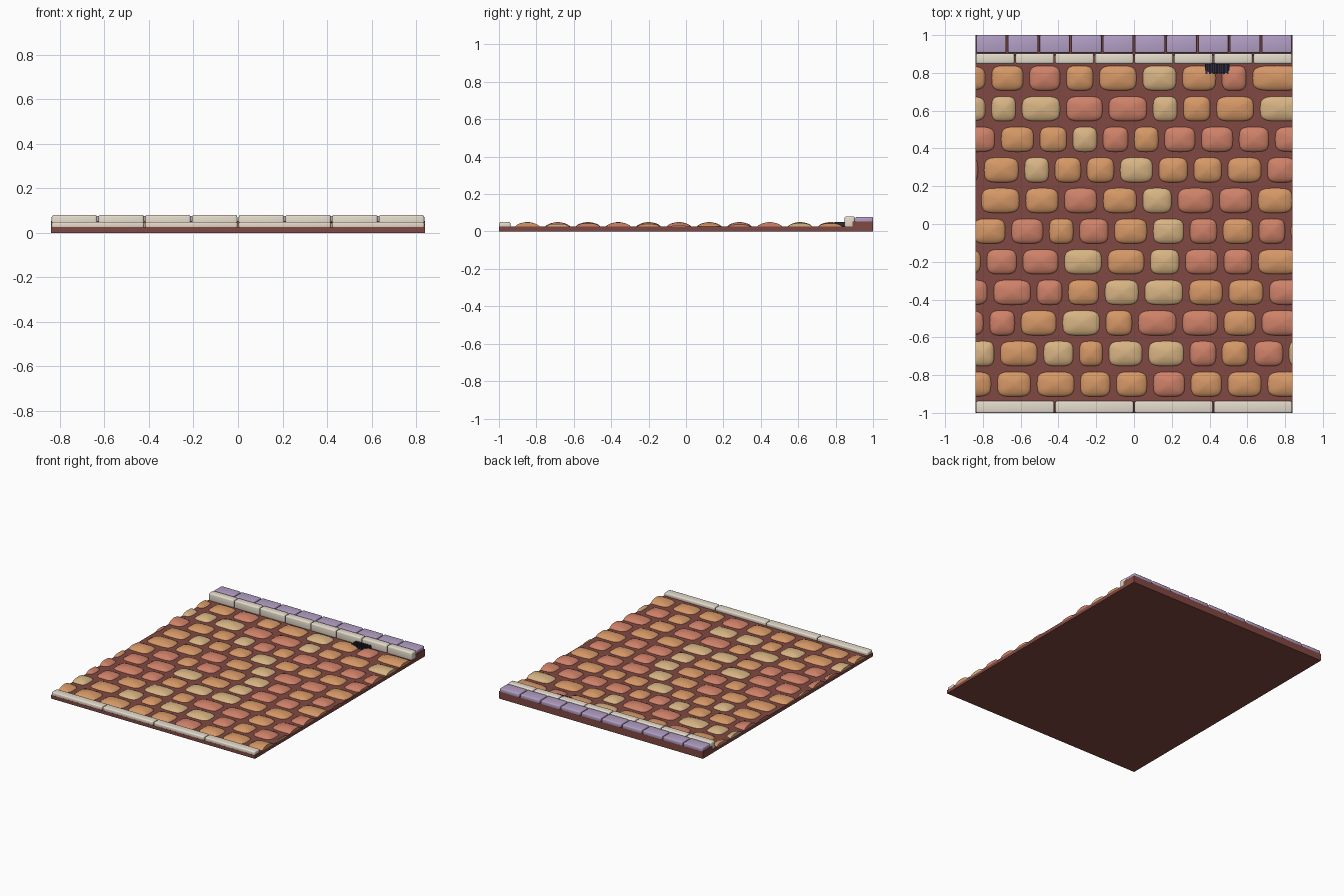
import bpy, bmesh, math
from mathutils import Vector

if "Cube" in bpy.data.objects:
    bpy.data.objects.remove(bpy.data.objects["Cube"])

W = 0.84          # half width of the tile
PERIOD = 2 * W    # cobble rows wrap around so the tile repeats


def material(name, r, g, b):
    m = bpy.data.materials.new(name)
    m.diffuse_color = [(c / 255) ** 2.2 for c in (r, g, b)] + [1]
    m.use_nodes = True
    m.node_tree.nodes["Principled BSDF"].inputs["Base Color"].default_value = m.diffuse_color
    return m


MORTAR = material("mortar", 128, 74, 68)
CREAM = material("cream_stone", 228, 218, 202)
LAVENDER = material("lavender_paver", 178, 158, 196)
IRON = material("iron", 48, 46, 62)
STONE = {"o": ("orange_cobbles", material("orange_stone", 212, 150, 102)),
         "r": ("red_cobbles", material("red_stone", 205, 128, 104)),
         "y": ("sand_cobbles", material("sand_stone", 214, 178, 130))}


def finish(bm, name, mat, angle=40):
    bmesh.ops.recalc_face_normals(bm, faces=bm.faces)
    me = bpy.data.meshes.new(name)
    bm.to_mesh(me)
    bm.free()
    ob = bpy.data.objects.new(name, me)
    bpy.context.collection.objects.link(ob)
    me.materials.append(mat)
    bpy.ops.object.select_all(action='DESELECT')
    ob.select_set(True)
    bpy.context.view_layer.objects.active = ob
    bpy.ops.object.shade_smooth_by_angle(angle=math.radians(angle))
    return ob


def add_box(bm, x0, x1, y0, y1, z0, z1):
    vs = bmesh.ops.create_cube(bm, size=1)["verts"]
    for v in vs:
        v.co = Vector(((x0 + x1) / 2 + v.co.x * (x1 - x0),
                       (y0 + y1) / 2 + v.co.y * (y1 - y0),
                       (z0 + z1) / 2 + v.co.z * (z1 - z0)))


def block_row(name, mat, count, y0, y1, z0, z1, bevel, gap=0.006):
    """A row of equal rounded blocks spanning the tile width."""
    bm = bmesh.new()
    step = PERIOD / count
    for i in range(count):
        x = -W + i * step
        add_box(bm, x + gap / 2, x + step - gap / 2, y0, y1, z0, z1)
    bmesh.ops.bevel(bm, geom=bm.edges[:], offset=bevel, segments=3,
                    profile=0.5, affect='EDGES', clamp_overlap=True)
    finish(bm, name, mat, 60)


def add_cobble(bm, cx, cy, a, b):
    """Domed stone with a superellipse outline."""
    n, rings = 28, []
    for s, z in ((1.0, 0.020), (0.96, 0.0275), (0.85, 0.0345), (0.65, 0.0415),
                 (0.4, 0.0465), (0.18, 0.0495)):
        ring = []
        for k in range(n):
            t = 2 * math.pi * k / n
            c, d = math.cos(t), math.sin(t)
            ring.append(bm.verts.new((cx + a * s * math.copysign(abs(c) ** 0.55, c),
                                      cy + b * s * math.copysign(abs(d) ** 0.55, d), z)))
        rings.append(ring)
    for lo, hi in zip(rings, rings[1:]):
        for k in range(n):
            j = (k + 1) % n
            bm.faces.new((lo[k], lo[j], hi[j], hi[k]))
    top = bm.verts.new((cx, cy, 0.05))
    for k in range(n):
        bm.faces.new((rings[-1][k], rings[-1][(k + 1) % n], top))
    bm.faces.new(rings[0][::-1])


# Road bed and raised pavement bed
bm = bmesh.new()
add_box(bm, -W, W, -1, 1, 0, 0.026)
finish(bm, "road_bed", MORTAR)
bm = bmesh.new()
add_box(bm, -W, W, 0.89, 1, 0.02, 0.053)
finish(bm, "pavement_bed", MORTAR)

# Cobble rows, back to front: joint positions, and the colour of the stone after each joint
ROWS = [
    ("oroooyoro"[1:] and "oroyoroo", (-.77, -.57, -.375, -.20, .03, .24, .45, .61)),
    ("yyrryooy", (-.77, -.61, -.375, -.15, .085, .245, .42, .65)),
    ("ooyrorrrr", (-.72, -.515, -.34, -.18, -.015, .145, .34, .54, .73)),
    ("oyooyooor", (-.81, -.595, -.435, -.265, -.09, .115, .30, .48, .69)),
    ("ooroyrro", (-.825, -.59, -.385, -.18, .03, .215, .435, .64)),
    ("roroyroro", (-.665, -.465, -.305, -.12, .085, .28, .455, .645, .815)),
    ("rryoyrro", (-.795, -.605, -.385, -.155, .07, .255, .46, .64)),
    ("rroyyoor", (-.76, -.53, -.365, -.17, .04, .275, .485, .70)),
    ("royorror", (-.78, -.615, -.395, -.165, .005, .24, .46, .66)),
    ("oyoyyrory", (-.725, -.495, -.305, -.15, .06, .28, .45, .62, .805)),
    ("oooorooo", (-.74, -.53, -.30, -.11, .085, .285, .48, .69)),
]
ROWS[0] = ("orooyoro", ROWS[0][1])
meshes = {key: bmesh.new() for key in STONE}
for row, (colours, joints) in enumerate(ROWS):
    y = 0.772 - row * 0.162
    ends = joints[1:] + (joints[0] + PERIOD,)
    for key, x0, x1 in zip(colours, joints, ends):
        for shift in (0, -PERIOD):
            cx = (x0 + x1) / 2 + shift
            a = (x1 - x0) / 2 - 0.014
            if cx + a > -W + 0.003 and cx - a < W - 0.003:
                add_cobble(meshes[key], cx, y, a, 0.068)

# Trim the stones flush with the tile sides
for key, bm in meshes.items():
    for side in (-1, 1):
        bmesh.ops.bisect_plane(bm, geom=bm.verts[:] + bm.edges[:] + bm.faces[:],
                               plane_co=(side * W, 0, 0), plane_no=(side, 0, 0), clear_outer=True)
        bmesh.ops.holes_fill(bm, edges=[e for e in bm.edges if e.is_boundary], sides=0)
    finish(bm, STONE[key][0], STONE[key][1])

# Edging, kerb and pavement blocks
block_row("front_edging", CREAM, 4, -1, -0.938, 0.02, 0.05, 0.008)
block_row("kerb", CREAM, 8, 0.848, 0.903, 0.02, 0.081, 0.010)
block_row("pavement_pavers", LAVENDER, 10, 0.906, 1, 0.045, 0.077, 0.007, 0.009)

# Drain grate against the kerb
bm = bmesh.new()
add_box(bm, 0.375, 0.505, 0.80, 0.852, 0.02, 0.042)
finish(bm, "drain_frame", IRON)
bm = bmesh.new()
for i in range(7):
    x = 0.384 + i * 0.0187
    add_box(bm, x - 0.005, x + 0.005, 0.793, 0.852, 0.022, 0.05)
finish(bm, "drain_bars", IRON)
